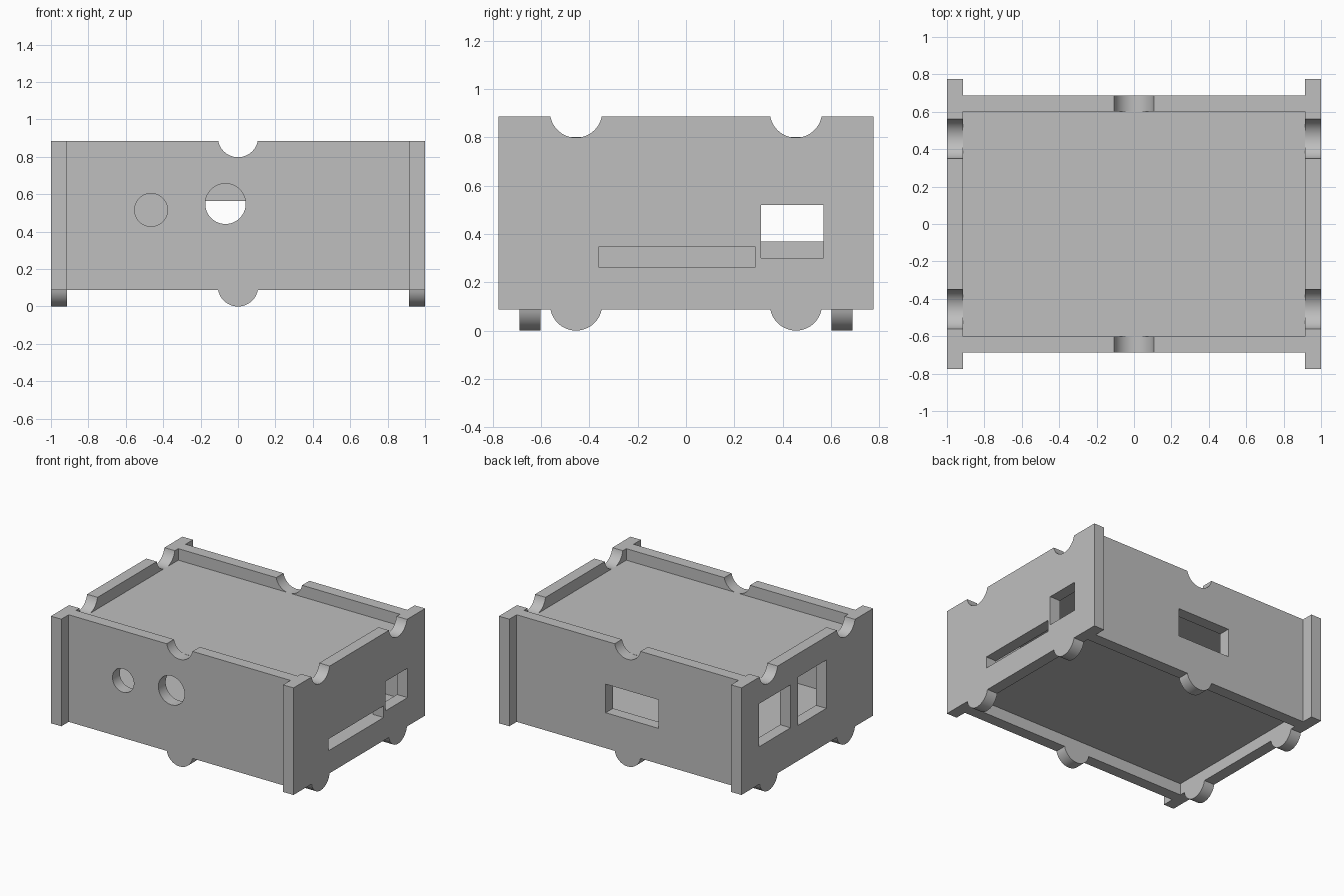
import bpy
import bmesh
import math

cube = bpy.data.objects.get("Cube")
if cube:
    bpy.data.objects.remove(cube, do_unlink=True)

# Main dimensions
T = 0.086                   # sheet thickness
LOW, HIGH = 0.088, 0.886    # wall bottom and top edges
HALF_X, HALF_Y = 1.0, 0.775
WALL_Y = 0.688              # outer face of front and back walls
R, RISE = 0.108, 0.02       # tab and notch radius, centre above the edge

grey = bpy.data.materials.new("light grey")
grey.use_nodes = True
color = (0.52, 0.52, 0.52, 1)
grey.diffuse_color = color
grey.node_tree.nodes["Principled BSDF"].inputs["Base Color"].default_value = color


def arc(centre, edge, steps=24):
    """Half-round dip below an edge, from left to right."""
    lean = math.asin(RISE / R)
    span = math.pi - 2 * lean
    angles = [math.pi + lean + span * i / steps for i in range(steps + 1)]
    return [(centre + R * math.cos(a), edge + RISE + R * math.sin(a)) for a in angles]


def rectangle(u0, u1, z0, z1):
    return [(u0, z0), (u1, z0), (u1, z1), (u0, z1)]


def circle(u, z, r, steps=64):
    turns = [math.tau * i / steps for i in range(steps)]
    return [(u + r * math.cos(a), z + r * math.sin(a)) for a in turns]


def prism(name, outline, axis, start, end):
    """Extrude an outline along an axis, from start to end."""
    def place(p, q):
        return {"x": (q, p[0], p[1]), "y": (p[0], q, p[1]), "z": (p[0], p[1], q)}[axis]

    bm = bmesh.new()
    face = bm.faces.new([bm.verts.new(place(p, start)) for p in outline])
    move = [b - a for a, b in zip(place((0, 0), start), place((0, 0), end))]
    new = bmesh.ops.extrude_face_region(bm, geom=[face], use_keep_orig=True)
    bmesh.ops.translate(bm, vec=move,
                        verts=[v for v in new["geom"] if isinstance(v, bmesh.types.BMVert)])
    bmesh.ops.recalc_face_normals(bm, faces=bm.faces)
    mesh = bpy.data.meshes.new(name)
    bm.to_mesh(mesh)
    bm.free()
    mesh.materials.append(grey)
    obj = bpy.data.objects.new(name, mesh)
    bpy.context.collection.objects.link(obj)
    return obj


def wall(name, axis, half, start, end, centres, openings):
    """Wall with round tabs below, matching notches above, and openings."""
    outline = [(-half, LOW)]
    for c in centres:
        outline += arc(c, LOW)
    outline += [(half, LOW), (half, HIGH)]
    for c in reversed(centres):
        outline += reversed(arc(c, HIGH))
    outline.append((-half, HIGH))
    obj = prism(name, outline, axis, start, end)

    bpy.ops.object.select_all(action="DESELECT")
    bpy.context.view_layer.objects.active = obj
    obj.select_set(True)
    for opening in openings:
        cutter = prism("opening_cutter", opening, axis, start - T, end + T)
        cutter.hide_render = True
        cut = obj.modifiers.new("opening", "BOOLEAN")
        cut.operation = "DIFFERENCE"
        cut.solver = "EXACT"
        cut.object = cutter
        bpy.ops.object.modifier_apply(modifier=cut.name)
        bpy.data.objects.remove(cutter, do_unlink=True)
    bpy.ops.object.shade_smooth_by_angle(angle=math.radians(30))
    return obj


# Front and back walls, set between the side walls
inner = HALF_X - T
wall("front_wall", "y", inner, -WALL_Y, -WALL_Y + T, [0],
     [circle(-0.465, 0.516, 0.088), circle(-0.067, 0.549, 0.108)])
wall("back_wall", "y", inner, WALL_Y - T, WALL_Y, [0],
     [rectangle(-0.255, 0.18, 0.352, 0.565)])

# Side walls, longer than the box so their ends form flanges
sides = [-0.455, 0.455]
wall("left_wall", "x", HALF_Y, inner, HALF_X, sides,
     [rectangle(-0.361, 0.286, 0.26, 0.347), rectangle(0.311, 0.568, 0.301, 0.52)])
wall("right_wall", "x", HALF_Y, -HALF_X, -inner, sides,
     [rectangle(0.197, 0.568, 0.368, 0.688), rectangle(-0.224, 0.11, 0.352, 0.712)])

# Recessed top and bottom panels
depth = WALL_Y - T
panel = rectangle(-inner, inner, -depth, depth)
prism("top_panel", panel, "z", HIGH - 2 * T, HIGH - T)
prism("bottom_panel", panel, "z", LOW + T, LOW + 2 * T)
